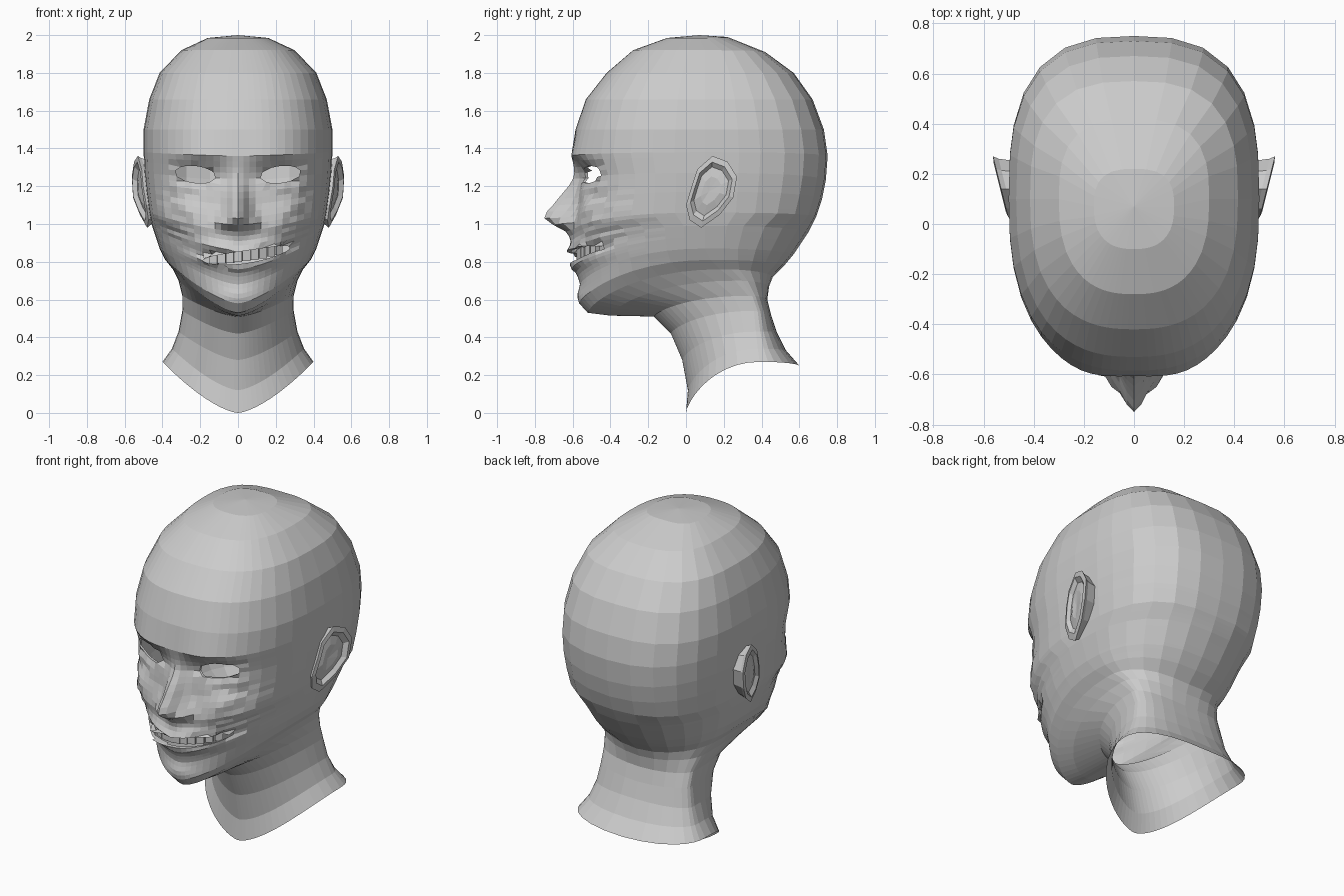
import bpy, bmesh, math, random
from mathutils import Matrix, Vector

random.seed(4)
cube = bpy.data.objects.get("Cube")
if cube:
    bpy.data.objects.remove(cube, do_unlink=True)

GREY = (0.6, 0.6, 0.6, 1)
grey = bpy.data.materials.new("plain grey")
grey.use_nodes = True
grey.diffuse_color = GREY
grey.node_tree.nodes["Principled BSDF"].inputs["Base Color"].default_value = GREY


def finish(bm, name, normals=True):
    if normals:
        bmesh.ops.recalc_face_normals(bm, faces=bm.faces[:])
    mesh = bpy.data.meshes.new(name)
    bm.to_mesh(mesh)
    bm.free()
    mesh.materials.append(grey)
    obj = bpy.data.objects.new(name, mesh)
    bpy.context.collection.objects.link(obj)
    return obj


def loft(bm, rings, cap):
    """Bridge closed rings of points and close the last one with a fan."""
    loops = [[bm.verts.new(p) for p in ring] for ring in rings]
    count = len(loops[0])
    for a, b in zip(loops, loops[1:]):
        for i in range(count):
            j = (i + 1) % count
            bm.faces.new((a[i], a[j], b[j], b[i]))
    tip = bm.verts.new(cap)
    for i in range(count):
        bm.faces.new((loops[-1][i], loops[-1][(i + 1) % count], tip))


def bell(d, width):
    return math.exp(-(d / width) ** 2)


def mix(a, b, t):
    return [p + (q - p) * t for p, q in zip(a, b)]


def lookup(table, z):
    """Piecewise linear reading of rows (z, value, value...)."""
    if z <= table[0][0]:
        return table[0][1:]
    for a, b in zip(table, table[1:]):
        if z <= b[0]:
            return mix(a, b, (z - a[0]) / (b[0] - a[0]))[1:]
    return table[-1][1:]


# Head profiles, from the neck hem to the crown: front (y, z)
FRONT = [(0, 0), (.01, .12), (-.02, .28), (-.08, .42), (-.17, .51),
         (-.4, .515), (-.52, .53), (-.56, .58), (-.56, .68), (-.585, .76),
         (-.6, .86), (-.6, .96), (-.57, 1.1), (-.565, 1.24), (-.605, 1.36),
         (-.585, 1.5), (-.53, 1.66), (-.42, 1.8), (-.28, 1.92), (-.1, 1.985)]
# Back (y, z)
BACK = [(.6, .25), (.53, .33), (.48, .43), (.45, .52), (.43, .6),
        (.44, .67), (.46, .72), (.52, .78), (.57, .84), (.61, .9),
        (.65, .96), (.69, 1.04), (.72, 1.13), (.74, 1.23), (.75, 1.36),
        (.73, 1.5), (.67, 1.66), (.57, 1.8), (.42, 1.91), (.22, 1.99)]
# Widest point (y, z, half width)
SIDE = [(.39, .27, .4), (.38, .34, .35), (.37, .43, .315), (.36, .54, .295),
        (.33, .62, .295), (.26, .7, .315), (.18, .76, .345), (.13, .81, .385),
        (.1, .87, .415), (.1, .93, .435), (.1, .99, .455), (.1, 1.06, .47),
        (.1, 1.17, .485), (.1, 1.27, .495), (.1, 1.38, .5), (.1, 1.5, .5),
        (.1, 1.66, .47), (.1, 1.8, .415), (.1, 1.92, .3), (.07, 1.985, .16)]
ACROSS_FRONT = [0, .06, .12, .19, .26, .34, .42, .5, .58, .66, .74, .82, .9, .96, .99, 1]
ACROSS_BACK = [.99, .96, .88, .75, .55, .3, 0]
# Nose: height, projection, half width
NOSE = [(.88, 0, .05), (.95, .025, .05), (.98, .06, .07), (1.01, .16, .065),
        (1.05, .17, .06), (1.12, .12, .05), (1.2, .055, .045), (1.28, .012, .04), (1.36, 0, .04)]


def mouth_line(x):
    return .82 + .12 * x + .3 * x * x


def eye_line(x):
    return 1.262 + .1 * (abs(x) - .225)


def face_relief(x, z):
    """Forward push of the face at a point."""
    push, width = lookup(NOSE, z)
    ax = abs(x)
    out = push * bell(x, width)
    out += .045 * bell(ax - .08, .03) * bell(z - 1.005, .03)             # nostril wings
    out -= .05 * bell(ax - .2, .1) * bell(z - 1.27, .055)                # eye sockets
    out += .015 * bell(ax - .2, .13) * bell(z - 1.37, .035)              # brows
    out += .02 * bell(ax - .27, .09) * bell(z - 1.06, .07)               # cheeks
    lip = z - mouth_line(x)
    across = bell(x - .045, .2)
    out += .032 * across * (bell(lip - .04, .025) + bell(lip + .045, .025))
    out += .015 * bell(x, .1) * bell(z - .62, .04)                       # chin
    if .24 < ax < .42 and .92 < z < 1.2:
        out += random.uniform(-.012, .012)                               # creased cheeks
    return out


def head_ring(front, back, side, bulge):
    (yf, zf), (yb, zb), (ys, zs, width) = front, back, side
    half = []
    for u in ACROSS_FRONT:
        x, z = u * width, zf + (zs - zf) * u ** 1.5
        y = ys + (yf - ys) * (1 - u ** bulge) ** (1 / bulge)
        if zf > .52 and y < -.2:
            y -= face_relief(x, z)
        half.append((x, y, z))
    back_bulge = bulge + .3
    for u in ACROSS_BACK:
        y = ys + (yb - ys) * (1 - u ** back_bulge) ** (1 / back_bulge)
        half.append((u * width, y, zb + (zs - zb) * u ** 1.5))
    return half + [(-x, y, z) for x, y, z in half[-2:0:-1]]


def cut_opening(bm, cx, rx, rz, line, depth):
    """Open an oval in the face and turn its edge inward."""
    def local(co):
        return (co.x - cx) / rx, (co.z - line(co.x)) / rz

    inside = {f for f in bm.faces
              if f.calc_center_median().y < -.3 and math.hypot(*local(f.calc_center_median())) < 1}
    rim = {v for f in inside for v in f.verts if any(g not in inside for g in v.link_faces)}
    bmesh.ops.delete(bm, geom=list(inside), context='FACES')
    edges = [e for e in bm.edges if e.is_boundary and all(v in rim for v in e.verts)]
    rim |= {v for v in bm.verts if v.co.y < -.3 and math.hypot(*local(v.co)) < 1}
    for v in rim:
        p, q = local(v.co)
        d = max(math.hypot(p, q), .01)
        v.co.x = cx + rx * p / d
        v.co.z = line(v.co.x) + rz * q / d
    new = bmesh.ops.extrude_edge_only(bm, edges=edges)["geom"]
    bmesh.ops.translate(bm, vec=(0, depth, 0),
                        verts=[g for g in new if isinstance(g, bmesh.types.BMVert)])


# Head and open neck
rings = []
last = len(FRONT) - 1
for k in range(last):
    steps = 4 if 6 < k < 14 else 1
    for s in range(steps):
        t = s / steps
        bulge = 2.1 if k < 11 else 2.5
        if k == 10:
            bulge += .4 * t
        rings.append(head_ring(mix(FRONT[k], FRONT[k + 1], t), mix(BACK[k], BACK[k + 1], t),
                               mix(SIDE[k], SIDE[k + 1], t), bulge))
rings.append(head_ring(FRONT[last], BACK[last], SIDE[last], 2.5))
bm = bmesh.new()
loft(bm, rings, (0, .07, 2))
bmesh.ops.recalc_face_normals(bm, faces=bm.faces[:])
for sign in (-1, 1):
    cut_opening(bm, sign * .225, .108, .045, eye_line, .015)
cut_opening(bm, .045, .235, .033, mouth_line, .025)
finish(bm, "head")

# Teeth along the smile
bm = bmesh.new()
for i in range(9):
    x = -.125 + .042 * i
    place = Matrix.Translation((x, -.565 + 1.9 * x * x, mouth_line(x) + .008))
    turn = Matrix.Rotation(math.atan(3.8 * x), 4, 'Z')
    size = Matrix.Diagonal((.042, .03, .06, 1))
    bmesh.ops.create_cube(bm, size=1, matrix=place @ turn @ size)
finish(bm, "teeth")

# Ears: outline (y, z) lofted from the skull to the rim and into the hollow
EAR = [(.03, 1.2), (.06, 1.29), (.14, 1.36), (.22, 1.33), (.27, 1.25),
       (.25, 1.14), (.18, 1.05), (.08, .98), (.02, 1.02), (0, 1.1)]
MIDDLE = Vector((.13, 1.18))


def ear_ring(sign, scale, inset, base=None):
    points = []
    for p in EAR:
        y, z = MIDDLE + (Vector(p) - MIDDLE) * scale
        rim = .495 + .25 * y - .2 * max(0, 1.15 - z) - inset
        points.append((sign * (rim if base is None else base), y, z))
    return points


for sign, name in ((1, "ear_left"), (-1, "ear_right")):
    bm = bmesh.new()
    loft(bm, [ear_ring(sign, .8, 0, .4), ear_ring(sign, .93, .02), ear_ring(sign, 1, 0),
              ear_ring(sign, .82, -.004), ear_ring(sign, .68, .018), ear_ring(sign, .4, .012)],
         (sign * .505, .12, 1.17))
    finish(bm, name)
